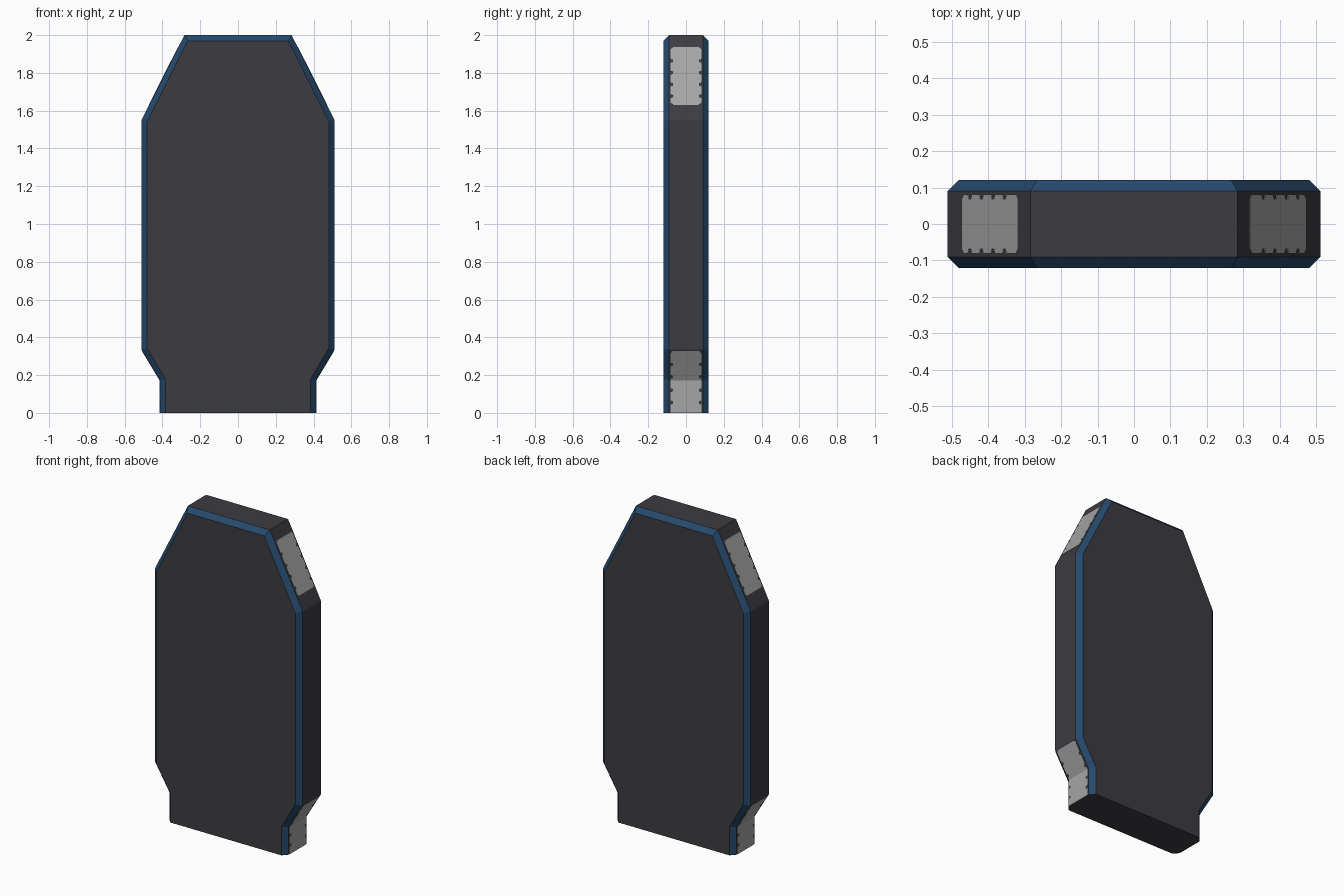
import bpy, bmesh
from mathutils import Vector

if "Cube" in bpy.data.objects:
    bpy.data.objects.remove(bpy.data.objects["Cube"])


def material(name, rgb):
    m = bpy.data.materials.new(name)
    m.diffuse_color = (*rgb, 1)
    m.use_nodes = True
    m.node_tree.nodes["Principled BSDF"].inputs["Base Color"].default_value = m.diffuse_color
    return m


DARK = material("dark grey", (0.046, 0.044, 0.053))
BLUE = material("blue trim", (0.019, 0.067, 0.150))
GREY = material("worn light grey", (0.376, 0.376, 0.376))


def finish(bm, name, mats):
    bmesh.ops.recalc_face_normals(bm, faces=bm.faces)
    bm.normal_update()
    me = bpy.data.meshes.new(name)
    for m in mats:
        me.materials.append(m)
    ob = bpy.data.objects.new(name, me)
    bpy.context.collection.objects.link(ob)
    return ob, me


# Slab: right-half profiles (x, z) of the rim and of the inset front/back face
RIM = [(0.413, 0), (0.413, 0.172), (0.511, 0.335), (0.511, 1.55), (0.284, 2.0)]
FACE = [(0.385, 0), (0.385, 0.180), (0.481, 0.343), (0.481, 1.543), (0.266, 1.97)]


def ring(bm, half, y):
    pts = half + [(-x, z) for x, z in reversed(half)]
    return [bm.verts.new((x, y, z)) for x, z in pts]


bm = bmesh.new()
rings = [ring(bm, h, y) for h, y in
         ((FACE, -0.12), (RIM, -0.09), (RIM, 0.09), (FACE, 0.12))]
for a, b in zip(rings, rings[1:]):
    for i in range(len(a)):
        j = (i + 1) % len(a)
        bm.faces.new((a[i], a[j], b[j], b[i]))
bm.faces.new(rings[0])
bm.faces.new(rings[-1])
bmesh.ops.recalc_face_normals(bm, faces=bm.faces)
bm.normal_update()
# chamfer faces are blue
for f in bm.faces:
    if 0.1 < abs(f.normal.y) < 0.95:
        f.material_index = 1
slab, me = finish(bm, "slab", [DARK, BLUE])
bm.to_mesh(me)
bm.free()


# Grey worn patches: thin plates with notched edges on the rim
def patch(name, start, end, notches, round_start=False, round_end=False):
    p, q = Vector((start[0], 0, start[1])), Vector((end[0], 0, end[1]))
    length = (q - p).length
    d = (q - p) / length
    n = Vector((d.z, 0, -d.x))
    w, c, depth, hw = 0.081, 0.012, 0.012, 0.011
    edge = [(0, w - c), (c, w)] if round_start else [(0, w)]
    for s in notches:
        edge += [(s - hw, w), (s - hw * 0.6, w - depth),
                 (s + hw * 0.6, w - depth), (s + hw, w)]
    edge += [(length - c, w), (length, w - c)] if round_end else [(length, w)]
    outline = edge + [(s, -y) for s, y in reversed(edge)]
    bm = bmesh.new()
    face = bm.faces.new([bm.verts.new(p + d * s + Vector((0, y, 0)) - n * 0.001)
                         for s, y in outline])
    ext = bmesh.ops.extrude_face_region(bm, geom=[face], use_keep_orig=True)
    bmesh.ops.translate(bm, vec=n * 0.003,
                        verts=[v for v in ext["geom"] if isinstance(v, bmesh.types.BMVert)])
    ob, me = finish(bm, name, [GREY])
    bm.to_mesh(me)
    bm.free()
    ob.modifiers.new("mirror", "MIRROR")


def along(a, b, t):
    return (a[0] + (b[0] - a[0]) * t, a[1] + (b[1] - a[1]) * t)


patch("shoulder_patch", along(RIM[3], RIM[4], 0.178), along(RIM[3], RIM[4], 0.856),
      [0.05, 0.12, 0.19, 0.26], True, True)
patch("foot_patch", RIM[0], RIM[1], [0.055, 0.12])
patch("flare_patch", RIM[1], along(RIM[1], RIM[2], 0.96), [0.025, 0.10], False, True)
